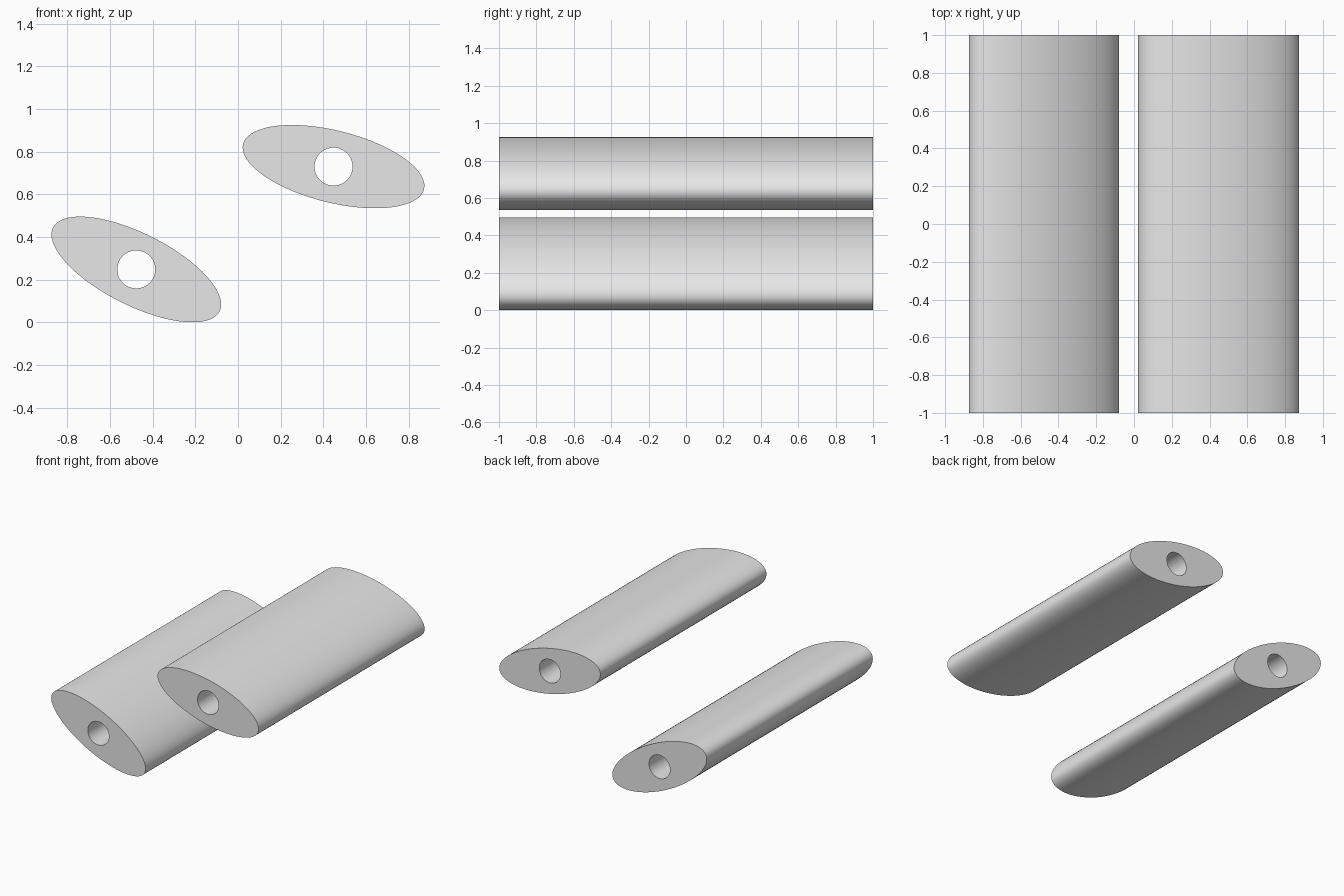
import bpy, bmesh
from math import sin, cos, pi, radians

cube = bpy.data.objects.get("Cube")
if cube:
    bpy.data.objects.remove(cube, do_unlink=True)

SEGMENTS = 128
HALF_LENGTH = 1.0
LONG_RADIUS, SHORT_RADIUS = 0.437, 0.169
BORE_RADIUS = 0.089

grey = bpy.data.materials.new("light grey")
grey.use_nodes = True
colour = (0.8, 0.8, 0.8, 1)
grey.diffuse_color = colour
grey.node_tree.nodes["Principled BSDF"].inputs["Base Color"].default_value = colour


def elliptical_bar(name, x, z, tilt):
    """Elliptical bar along y with a round bore through its centre."""
    bm = bmesh.new()

    def ring(rx, rz, y):
        angles = [2 * pi * i / SEGMENTS for i in range(SEGMENTS)]
        return [bm.verts.new((rx * cos(a), y, rz * sin(a))) for a in angles]

    # Loop around the wall: outer front, outer back, bore back, bore front
    rings = [ring(LONG_RADIUS, SHORT_RADIUS, -HALF_LENGTH),
             ring(LONG_RADIUS, SHORT_RADIUS, HALF_LENGTH),
             ring(BORE_RADIUS, BORE_RADIUS, HALF_LENGTH),
             ring(BORE_RADIUS, BORE_RADIUS, -HALF_LENGTH)]
    for k, a in enumerate(rings):
        b = rings[(k + 1) % len(rings)]
        for i in range(SEGMENTS):
            j = (i + 1) % SEGMENTS
            bm.faces.new((a[i], b[i], b[j], a[j]))
    bmesh.ops.recalc_face_normals(bm, faces=bm.faces)

    mesh = bpy.data.meshes.new(name)
    bm.to_mesh(mesh)
    bm.free()
    mesh.materials.append(grey)
    bar = bpy.data.objects.new(name, mesh)
    bpy.context.collection.objects.link(bar)
    bar.location = (x, 0, z)
    bar.rotation_euler.y = radians(tilt)

    # Smooth sides, crisp rims
    bpy.ops.object.select_all(action='DESELECT')
    bar.select_set(True)
    bpy.context.view_layer.objects.active = bar
    bpy.ops.object.shade_smooth_by_angle(angle=radians(40))


elliptical_bar("lower_right_bar", -0.477, 0.248, 26.7)
elliptical_bar("upper_left_bar", 0.448, 0.73, 14)
